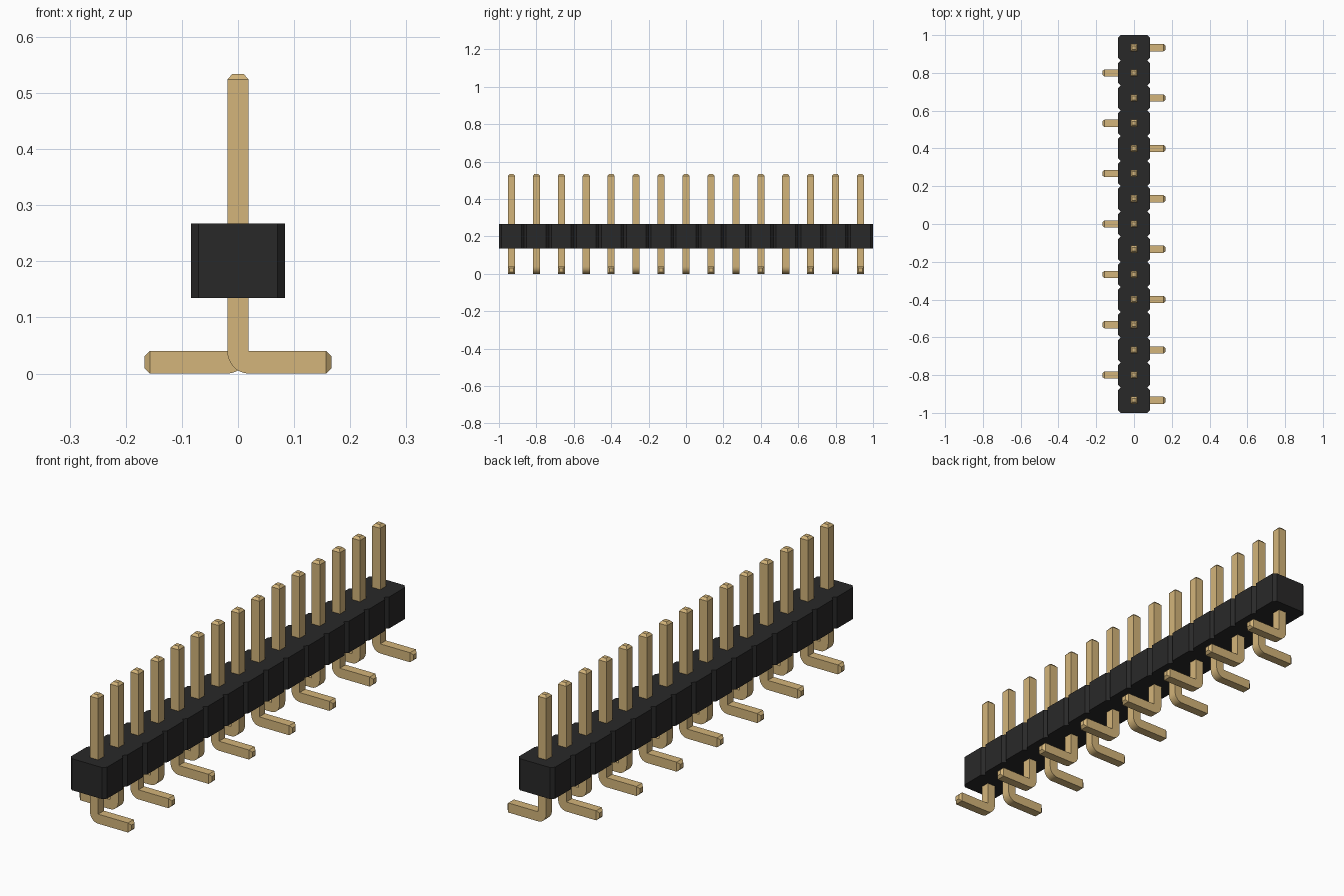
import bpy, bmesh, math

cube = bpy.data.objects.get("Cube")
if cube:
    bpy.data.objects.remove(cube, do_unlink=True)

COUNT = 15
PITCH = 2 / COUNT
HALF_W = 0.084            # housing half width
CHAMFER = 0.014
Z0, Z1 = 0.135, 0.267     # housing bottom and top
R = 0.019                 # pin half thickness
FOOT_H = 0.04             # foot thickness and bend height
TIP = 0.010               # length of the tapered ends
TIP_R = 0.010


def material(name, rgb):
    m = bpy.data.materials.new(name)
    m.use_nodes = True
    m.diffuse_color = (*rgb, 1)
    bsdf = next(n for n in m.node_tree.nodes if n.type == 'BSDF_PRINCIPLED')
    bsdf.inputs["Base Color"].default_value = (*rgb, 1)
    return m


def mesh_from(bm, name, mat):
    bmesh.ops.recalc_face_normals(bm, faces=bm.faces[:])
    me = bpy.data.meshes.new(name)
    bm.to_mesh(me)
    bm.free()
    me.materials.append(mat)
    return me


def add_object(name, me):
    ob = bpy.data.objects.new(name, me)
    bpy.context.scene.collection.objects.link(ob)
    return ob


black = material("black plastic", (0.022, 0.0215, 0.0215))
gold = material("gold metal", (0.656, 0.462, 0.196))

# Housing: notched outline, one chamfered block per pin, extruded upward
side = []
for i in range(COUNT):
    y = -1 + i * PITCH
    side += [(HALF_W - CHAMFER, y), (HALF_W, y + CHAMFER),
             (HALF_W, y + PITCH - CHAMFER)]
side.append((HALF_W - CHAMFER, 1))
outline = side + [(-x, y) for x, y in reversed(side)]
bm = bmesh.new()
base = bm.faces.new([bm.verts.new((x, y, Z0)) for x, y in outline])
top = bmesh.ops.extrude_face_region(bm, geom=[base])
bmesh.ops.translate(bm, vec=(0, 0, Z1 - Z0),
                    verts=[v for v in top["geom"] if isinstance(v, bmesh.types.BMVert)])
add_object("housing", mesh_from(bm, "housing", black))

# Pin sections: (inner xz, outer xz, half depth), from top tip to foot tip
mid = FOOT_H / 2
sections = [((TIP_R, 0.534), (-TIP_R, 0.534), TIP_R),
            ((R, 0.534 - TIP), (-R, 0.534 - TIP), R)]
for k in range(9):
    t = math.pi / 2 * k / 8
    sections.append(((R, FOOT_H),
                     (R - 2 * R * math.cos(t), FOOT_H - FOOT_H * math.sin(t)), R))
sections += [((0.167 - TIP, FOOT_H), (0.167 - TIP, 0), R),
             ((0.167, mid + TIP_R), (0.167, mid - TIP_R), TIP_R)]

bm = bmesh.new()
loops = []
for (xi, zi), (xo, zo), d in sections:
    loops.append([bm.verts.new(p) for p in
                  ((xi, -d, zi), (xi, d, zi), (xo, d, zo), (xo, -d, zo))])
for a, b in zip(loops, loops[1:]):
    for j in range(4):
        n = (j + 1) % 4
        bm.faces.new((a[j], a[n], b[n], b[j]))
bm.faces.new(loops[0])
bm.faces.new(loops[-1])
bmesh.ops.remove_doubles(bm, verts=bm.verts[:], dist=1e-5)  # close the inner corner
pin_mesh = mesh_from(bm, "pin", gold)

# Row of pins, feet turned alternately left and right
for i in range(COUNT):
    pin = add_object(f"pin_{i + 1:02d}", pin_mesh)
    pin.location.y = -1 + (i + 0.5) * PITCH
    pin.rotation_euler.z = math.pi * (i % 2)
    if i == 0:
        bpy.ops.object.select_all(action='DESELECT')
        pin.select_set(True)
        bpy.context.view_layer.objects.active = pin
        bpy.ops.object.shade_smooth_by_angle(angle=math.radians(30))
